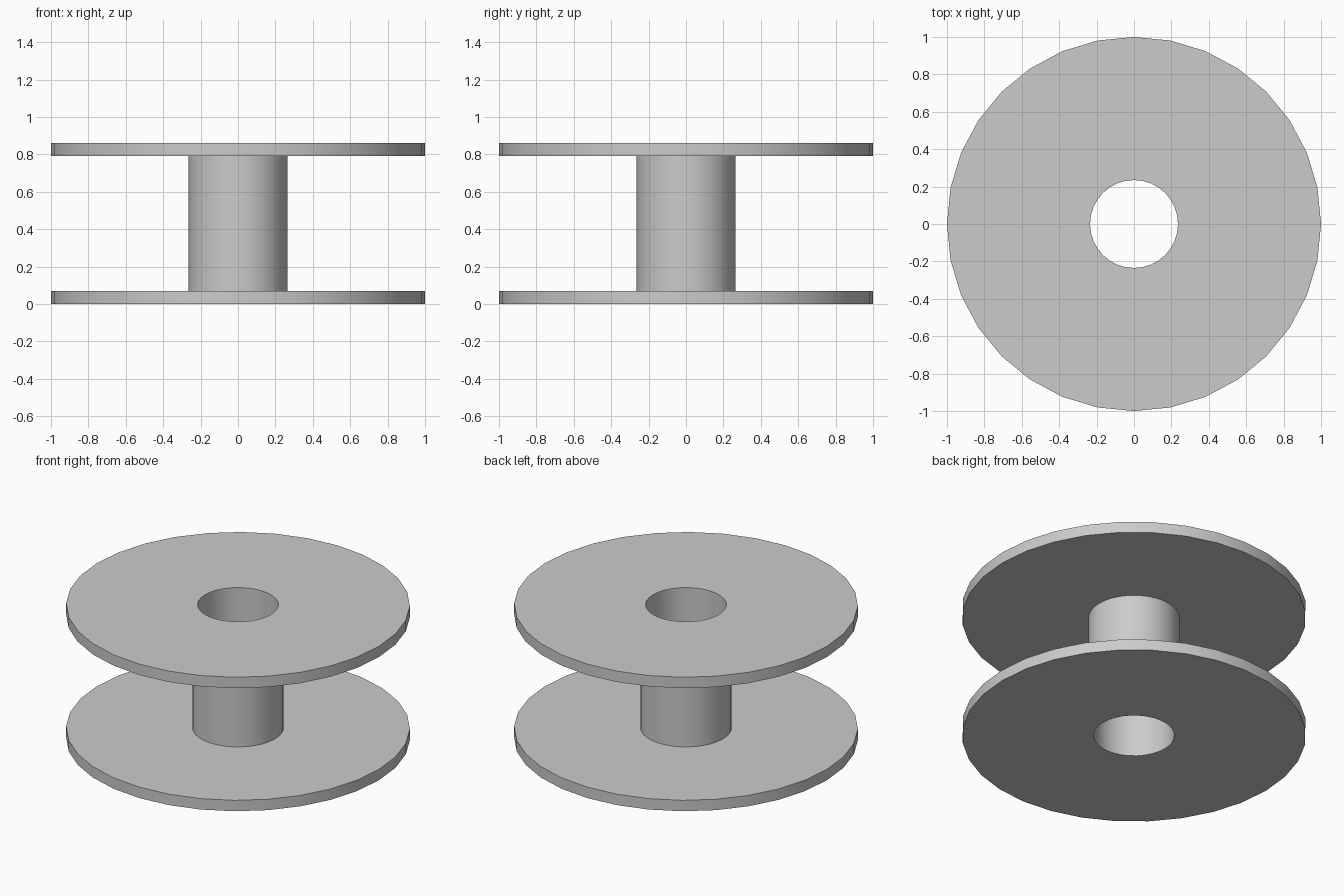
import bpy
import bmesh
from math import cos, sin, tau

cube = bpy.data.objects.get("Cube")
if cube:
    bpy.data.objects.remove(cube, do_unlink=True)

SIDES = 32
HOLE, HUB, RIM = 0.235, 0.265, 1.0
THICK, HEIGHT = 0.07, 0.86

grey = bpy.data.materials.new("plain grey")
grey.use_nodes = True
colour = (0.6, 0.6, 0.6, 1)
grey.diffuse_color = colour
grey.node_tree.nodes["Principled BSDF"].inputs["Base Color"].default_value = colour

# Bobbin profile as (radius, height), from the bore round the outside
profile = [
    (HOLE, 0), (RIM, 0), (RIM, THICK), (HUB, THICK),
    (HUB, HEIGHT - THICK), (RIM, HEIGHT - THICK), (RIM, HEIGHT), (HOLE, HEIGHT),
]

# Lathe the closed profile around the z axis
bm = bmesh.new()
rings = []
for r, z in profile:
    rings.append([bm.verts.new((r * cos(tau * i / SIDES), r * sin(tau * i / SIDES), z))
                  for i in range(SIDES)])
for k, ring in enumerate(rings):
    above = rings[(k + 1) % len(rings)]
    for i in range(SIDES):
        j = (i + 1) % SIDES
        bm.faces.new((ring[i], ring[j], above[j], above[i]))
bmesh.ops.recalc_face_normals(bm, faces=bm.faces)

mesh = bpy.data.meshes.new("spool")
bm.to_mesh(mesh)
bm.free()
mesh.materials.append(grey)
spool = bpy.data.objects.new("spool", mesh)
bpy.context.collection.objects.link(spool)

# Smooth round walls, sharp rims
bpy.context.view_layer.objects.active = spool
spool.select_set(True)
bpy.ops.object.shade_smooth_by_angle(angle=0.6)
